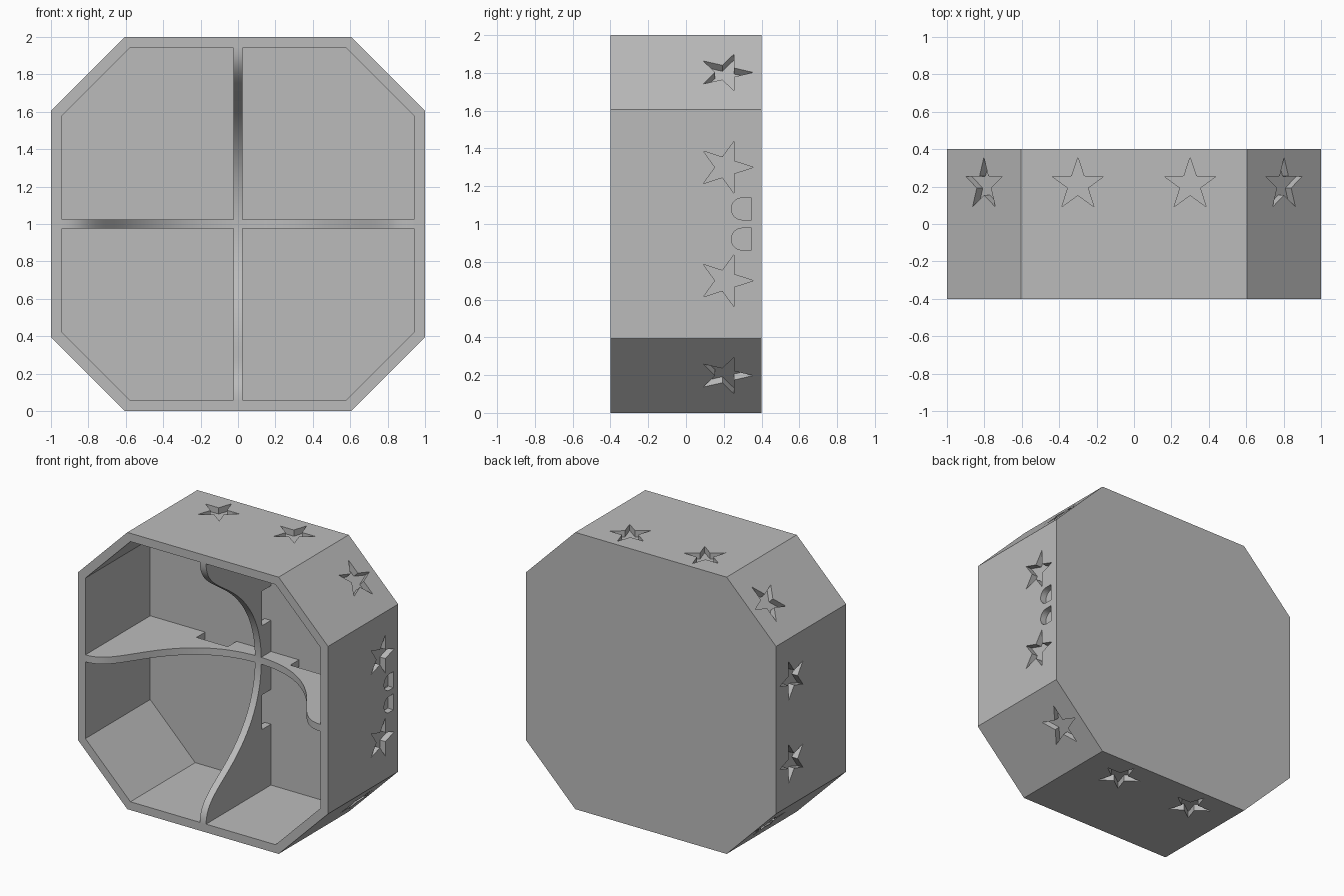
import bpy, bmesh
from math import sin, cos, pi, radians
from mathutils import Vector
from mathutils.geometry import interpolate_bezier

cube = bpy.data.objects.get("Cube")
if cube:
    bpy.data.objects.remove(cube, do_unlink=True)

grey = bpy.data.materials.new("light_grey")
grey.use_nodes = True
grey.diffuse_color = (0.5, 0.5, 0.5, 1)
grey.node_tree.nodes["Principled BSDF"].inputs["Base Color"].default_value = grey.diffuse_color

MID = Vector((0, 0, 1))
BACK = 0.34      # inner face of the back wall
DEPTH = 0.045    # depth of the engraved pockets


def add_prism(bm, points, direction):
    """Closed prism: a polygon swept along a direction."""
    base = bm.faces.new([bm.verts.new(p) for p in points])
    top = bmesh.ops.extrude_face_region(bm, geom=[base], use_keep_orig=True)["geom"]
    bmesh.ops.translate(bm, vec=direction,
                        verts=[v for v in top if isinstance(v, bmesh.types.BMVert)])


def make_object(name, bm):
    bmesh.ops.recalc_face_normals(bm, faces=bm.faces)
    mesh = bpy.data.meshes.new(name)
    bm.to_mesh(mesh)
    bm.free()
    mesh.materials.append(grey)
    obj = bpy.data.objects.new(name, mesh)
    bpy.context.collection.objects.link(obj)
    return obj


def octagon(half, flat, y):
    corners = [(half, flat), (flat, half), (-flat, half), (-half, flat),
               (-half, -flat), (-flat, -half), (flat, -half), (half, -flat)]
    return [MID + Vector((x, y, z)) for x, z in corners]


def add_pocket(bm, angle, distance, shape, slide=0):
    """Cutter for a shape of (along, y) points sunk into one outer side."""
    normal = Vector((cos(angle), 0, sin(angle)))
    along = Vector((-sin(angle), 0, cos(angle)))
    start = MID + normal * (distance - DEPTH)
    add_prism(bm, [start + along * (a + slide) + Vector((0, y, 0)) for a, y in shape],
              normal * DEPTH * 2)


# Octagonal case, hollowed from the front
bm = bmesh.new()
add_prism(bm, octagon(1, 0.605, -0.4), Vector((0, 0.8, 0)))
case = make_object("octagonal_case", bm)

bm = bmesh.new()
add_prism(bm, octagon(0.94, 0.58, -0.5), Vector((0, BACK + 0.5, 0)))

# Star pockets on all eight sides
star = []
for i in range(10):
    r = 0.056 if i % 2 else 0.146
    star.append((r * sin(i * pi / 5), 0.21 + r * cos(i * pi / 5)))
for side in range(8):
    angle = side * pi / 4
    if side % 2:
        add_pocket(bm, angle, 1.605 / 2 ** 0.5, star)
    else:
        for slide in (-0.3, 0.3):
            add_pocket(bm, angle, 1, star, slide)

# Pair of round-ended pockets on the left side
arch = [(0.058, 0.347), (-0.058, 0.347)]
arch += [(-0.058 * cos(i * pi / 16), 0.298 - 0.058 * sin(i * pi / 16)) for i in range(17)]
for slide in (-0.08, 0.08):
    add_pocket(bm, 0, 1, arch, slide)

cutter = make_object("pocket_cutter", bm)
cutter.hide_render = True
cut = case.modifiers.new("pockets", "BOOLEAN")
cut.operation = "DIFFERENCE"
cut.solver = "EXACT"
cut.object = cutter
bpy.context.view_layer.objects.active = case
bpy.ops.object.modifier_apply(modifier=cut.name)
bpy.data.objects.remove(cutter, do_unlink=True)

# Divider outline: S-curved front edge, two notches against the back wall
wall = [Vector(p) for p in ((0.94, -0.4), (0.80, -0.4), (0.74, -0.27), (0.64, -0.13))]
centre = [Vector(p) for p in ((0.64, -0.13), (0.5, 0.07), (0.3, 0.23), (0, 0.23))]
curve = interpolate_bezier(*wall, 14) + interpolate_bezier(*centre, 20)[1:]
half = [(0.25, BACK), (0.25, 0.24), (0.5, 0.24), (0.5, BACK), (0.96, BACK), (0.96, -0.4)]
half += [tuple(p) for p in curve]
outline = half + [(-u, y) for u, y in reversed(half[:-1])]

for name, along, across in (("horizontal_divider", Vector((1, 0, 0)), Vector((0, 0, 1))),
                            ("vertical_divider", Vector((0, 0, 1)), Vector((1, 0, 0)))):
    bm = bmesh.new()
    add_prism(bm, [MID + along * u + Vector((0, y, 0)) - across * 0.025 for u, y in outline],
              across * 0.05)
    divider = make_object(name, bm)
    bpy.ops.object.select_all(action="DESELECT")
    divider.select_set(True)
    bpy.context.view_layer.objects.active = divider
    bpy.ops.object.shade_smooth_by_angle(angle=radians(30))
